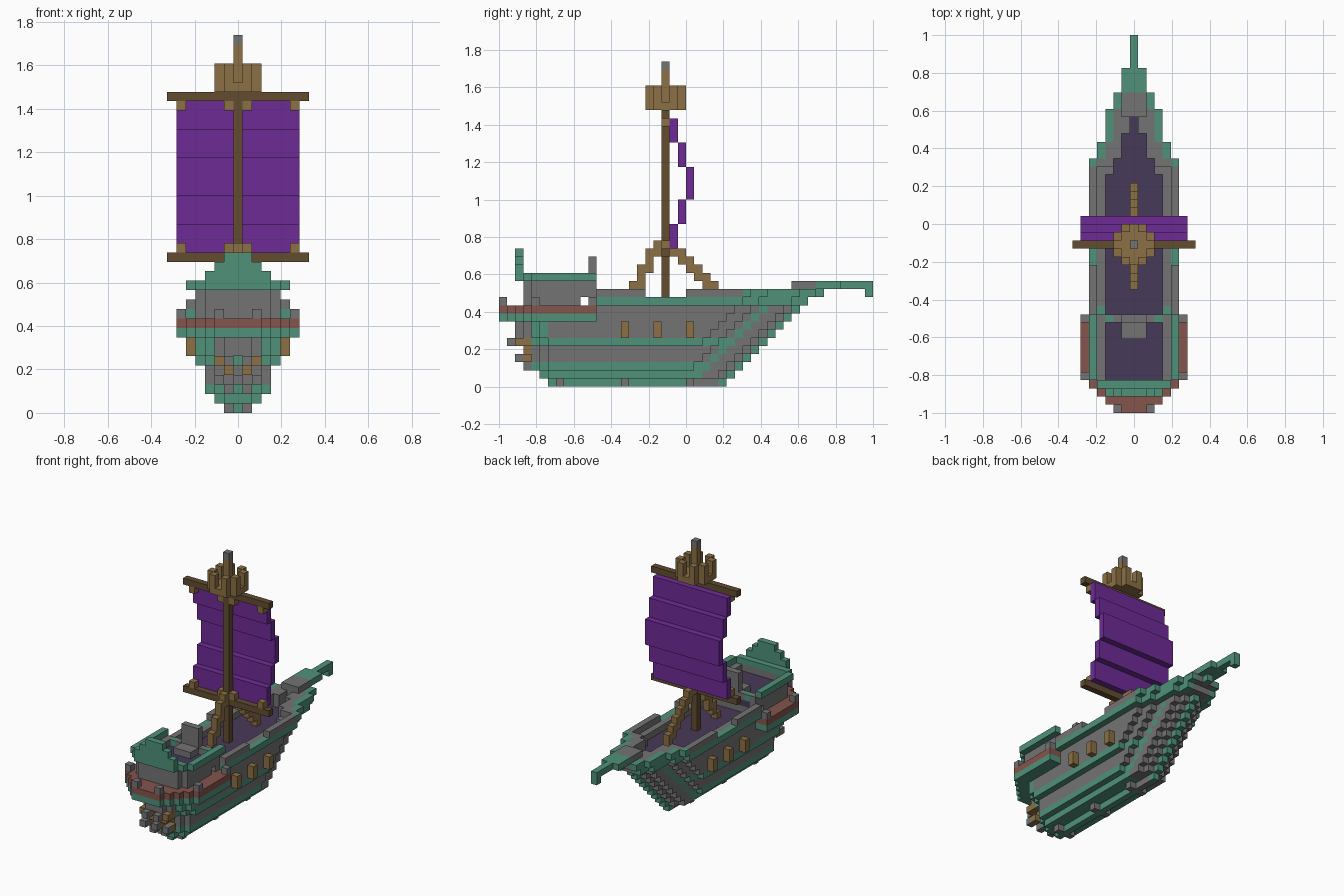
import bpy, bmesh
from mathutils import Vector

if "Cube" in bpy.data.objects:
    bpy.data.objects.remove(bpy.data.objects["Cube"])

U = 2 / 46  # edge length of one block
COLOURS = {
    "sea_green": (0.078, 0.283, 0.191),
    "stone_grey": (0.174, 0.174, 0.174),
    "deck_purple": (0.064, 0.042, 0.098),
    "sail_violet": (0.156, 0.024, 0.305),
    "light_wood": (0.262, 0.162, 0.058),
    "dark_wood": (0.122, 0.073, 0.030),
    "faded_red": (0.235, 0.089, 0.073),
}
GREEN, GREY, DECK, SAIL, WOOD, DARK, RED = COLOURS
mats = {}
for name, rgb in COLOURS.items():
    m = bpy.data.materials.new(name)
    m.use_nodes = True
    m.diffuse_color = (*rgb, 1)
    m.node_tree.nodes["Principled BSDF"].inputs["Base Color"].default_value = (*rgb, 1)
    mats[name] = m

grid = {}  # block position -> (part, colour)


def fill(part, colour, i, j, k):
    """Fill inclusive block ranges; a single number means one block."""
    ri, rj, rk = [r if isinstance(r, tuple) else (r, r) for r in (i, j, k)]
    for x in range(ri[0], ri[1] + 1):
        for y in range(rj[0], rj[1] + 1):
            for z in range(rk[0], rk[1] + 1):
                grid[x, y, z] = (part, colour)


def both(part, colour, i, j, k):
    """Fill the same single column on both sides."""
    for s in (-1, 1):
        fill(part, colour, s * i, j, k)


def outline(d):
    """Half width of the gunwale against distance along the raked bow."""
    for limit, half in ((19, 5), (21, 4), (25, 3), (27, 2)):
        if d <= limit:
            return half
    return -1


def deck_half(j):
    """Half width of the sunken main deck."""
    for limit, half in ((28, 3), (30, 2), (33, 1), (35, 0)):
        if j <= limit:
            return half
    return -1


# Hull: stepped layers with a tapered stern and a raked bow
STERN = [6, 5, 4, 4, 4, 3, 2, 2, 2, 2]
HALF = [0, 2, 3, 3, 3, 4, 4, 4, 4, 4]
for k in range(10):
    for j in range(STERN[k], k + 28):
        d = j - k
        taper = 0 if d == 27 else outline(d) - 1
        half = min(HALF[k], j - STERN[k] + 1, taper)
        green = k in (0, 1, 2, 5) and d < 23
        green = green or d in (23, 27) or (k in (6, 7) and j in (4, 5))
        fill("hull", GREEN if green else GREY, (-half, half), j, k)
for j in (7, 15, 23):
    both("keel_ribs", GREY, 1, j, 0)

# Main deck
for j in range(12, 36):
    h = deck_half(j)
    fill("main_deck", DECK, (-h, h), j, 9)

# Gunwale: green band with a capping rail, open amidships
for j in range(12, 39):
    h = outline(j - 10)
    for i in range(deck_half(j) + 1, h + 1):
        both("gunwale", GREEN if i == h else GREY, i, j, 10)
    h = outline(j - 11)
    if not 18 <= j <= 22:
        both("gunwale_cap", GREY if j < 30 else GREEN, h, j, 11)
    if 30 <= j:
        for i in range(deck_half(j) + 1, h):
            both("bow_deck", GREY, i, j, 11)
both("gunwale", GREEN, 4, 12, 10)

# Bowsprit
fill("bow_deck", GREY, (-1, 1), 36, 12)
fill("bow_deck", GREY, (-1, 1), (37, 38), 12)
fill("bowsprit", GREEN, (-1, 1), (39, 41), 12)
fill("bowsprit", GREEN, 0, (42, 45), 12)
fill("bowsprit", GREEN, 0, 45, 11)
fill("bowsprit", GREEN, 0, 39, 11)

# Gun ports
for j in (15, 19, 23):
    both("gun_ports", WOOD, 5, j, (6, 7))

# Stern gallery skirt
for j in range(12):
    h = min(6, j + 2)
    fill("gallery", GREEN, (-h, h), j, 8)
    fill("gallery", RED, (-h, h), j, 9)
for i, j in ((6, 4), (6, 11), (2, 0)):
    both("gallery_posts", GREY, i, j, 10)

# Stern castle: walls, raised deck, rail and transom crest
for j in range(3, 12):
    h = min(4, j)
    for k in (10, 11, 12):
        if (j, k) == (10, 10):
            continue
        if k == 12 and j > 3:
            both("castle_wall", GREY, h, j, k)
        else:
            fill("castle_wall", GREY, (-h, h), j, k)
    if j > 3:
        fill("castle_deck", DECK, (-3, 3), j, 11)
        both("castle_rail", GREEN, 5, j, 13)
both("castle_rail", GREEN, 4, 3, 13)
both("castle_rail", GREEN, 3, 11, 12)
fill("castle_rail", GREEN, (-3, 3), (2, 3), 13)
for k, h in ((14, 3), (15, 2), (16, 1)):
    fill("transom_crest", GREEN, (-h, h), 2, k)

# Helm seat
fill("helm_seat", GREY, (-1, 1), (9, 10), 12)
fill("helm_seat", GREY, (-2, 2), 11, 12)
fill("helm_seat", GREY, (-1, 1), 11, (13, 15))

# Stern beams with grey tips
for i, tip, k in ((1, 1, 5), (0, 2, 3), (2, 2, 3), (1, 3, 2)):
    both("stern_beams", WOOD, i, (tip + 1, 3), k)
    both("stern_beams", GREY, i, tip, k)
both("stern_beams", WOOD, 2, (2, 3), 5)
both("stern_beams", WOOD, 1, 3, 4)

# Mast and yards
fill("mast", DARK, 0, 20, (10, 33))
fill("mast", WOOD, 0, 20, (34, 38))
fill("mast", GREY, 0, 20, 39)
for k, clamp in ((16, 17), (33, 32)):
    fill("yards", DARK, (-7, 7), 20, k)
    for i in (1, 6):
        both("yard_clamps", WOOD, i, 20, clamp)

# Billowing sail
for j, k in ((21, (17, 19)), (22, (20, 22)), (23, (23, 26)), (22, (27, 29)), (21, (30, 32))):
    fill("sail", SAIL, (-6, 6), j, k)

# Stepped stays fore and aft of the mast
for j, k in ((15, 10), (16, (11, 12)), (17, (12, 14)), (18, (14, 16)), (19, (16, 17)),
             (21, 16), (22, (15, 16)), (23, (14, 15)), (24, (13, 14)), (25, (12, 13)),
             (26, (11, 12)), (27, (10, 11))):
    fill("stays", WOOD, 0, j, k)

# Lookout: round floor with a ring of posts
for x in range(-2, 3):
    for y in range(-2, 3):
        if abs(x) + abs(y) < 4 and (x, y) != (0, 0):
            fill("lookout", WOOD, x, 20 + y, (34, 36) if abs(x) + abs(y) == 3 else 34)

# Build one object per part from the exposed block faces
SIDES = [Vector(v) for v in ((1, 0, 0), (-1, 0, 0), (0, 1, 0), (0, -1, 0), (0, 0, 1), (0, 0, -1))]


def build(part):
    bm = bmesh.new()
    used = sorted({c for p, c in grid.values() if p == part})
    corners = {}

    def vert(p):
        key = tuple(round(c * 2) for c in p)
        if key not in corners:
            corners[key] = bm.verts.new((p.x * U, (p.y + 0.5) * U - 1, (p.z + 0.5) * U))
        return corners[key]

    for cell, (owner, colour) in grid.items():
        if owner != part:
            continue
        c = Vector(cell)
        for n in SIDES:
            if tuple(int(v) for v in c + n) in grid:
                continue
            a = Vector((n.y, n.z, n.x))
            b = n.cross(a)
            quad = [vert(c + (n + s * a + t * b) / 2)
                    for s, t in ((-1, -1), (1, -1), (1, 1), (-1, 1))]
            bm.faces.new(quad).material_index = used.index(colour)
    bmesh.ops.dissolve_limit(bm, angle_limit=0.01, verts=bm.verts, edges=bm.edges,
                             delimit={'MATERIAL'})
    mesh = bpy.data.meshes.new(part)
    bm.to_mesh(mesh)
    bm.free()
    for c in used:
        mesh.materials.append(mats[c])
    bpy.context.collection.objects.link(bpy.data.objects.new(part, mesh))


for part in sorted({p for p, c in grid.values()}):
    build(part)
